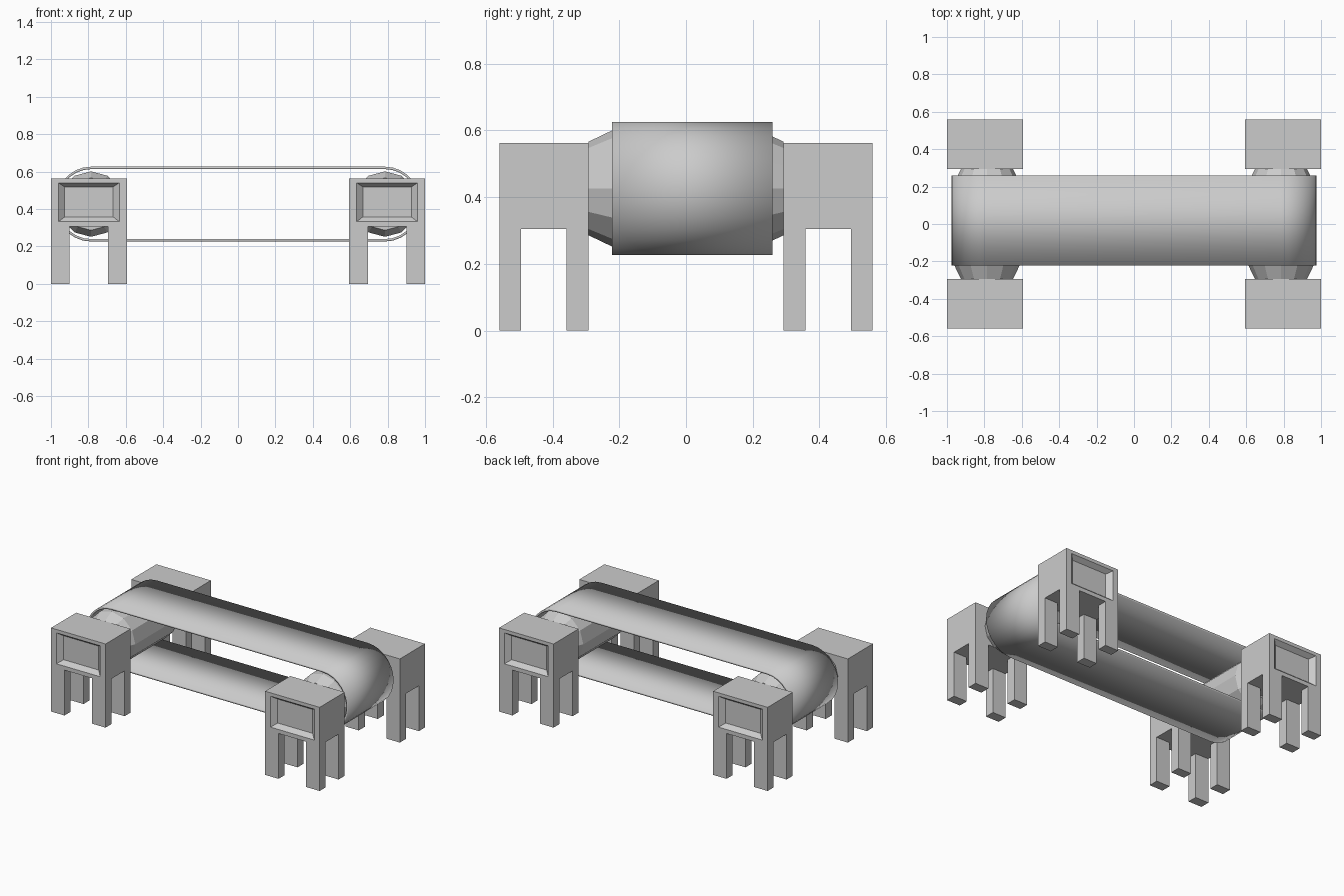
import bpy, bmesh, math

if "Cube" in bpy.data.objects:
    bpy.data.objects.remove(bpy.data.objects["Cube"])

def make(name, bm, smooth=False):
    bmesh.ops.recalc_face_normals(bm, faces=bm.faces[:])
    me = bpy.data.meshes.new(name)
    bm.to_mesh(me)
    bm.free()
    for p in me.polygons:
        p.use_smooth = smooth
    ob = bpy.data.objects.new(name, me)
    bpy.context.collection.objects.link(ob)
    return ob

def loft(bm, rings, close=False, caps=True):
    vs = [[bm.verts.new(p) for p in r] for r in rings]
    n = len(vs[0])
    pairs = list(zip(vs, vs[1:])) + ([(vs[-1], vs[0])] if close else [])
    for a, b in pairs:
        for i in range(n):
            bm.faces.new((a[i], a[(i + 1) % n], b[(i + 1) % n], b[i]))
    if caps and not close:
        bm.faces.new(vs[0][::-1])
        bm.faces.new(vs[-1])

def rect(x0, x1, z0, z1, y):
    return [(x0, y, z0), (x1, y, z0), (x1, y, z1), (x0, y, z1)]

def box(name, x0, x1, y0, y1, z0, z1):
    bm = bmesh.new()
    loft(bm, [rect(x0, x1, z0, z1, y0), rect(x0, x1, z0, z1, y1)])
    return make(name, bm)

CX, CZ = 0.797, 0.426
YI, YO, HX = 0.293, 0.56, 0.203

for sx, side in ((-1, "left"), (1, "right")):
    cx = sx * CX
    for sy, end in ((-1, "front"), (1, "back")):
        tag = f"{end}_{side}"
        # stand block with a sloped recess on its outer face
        bm = bmesh.new()
        loft(bm, [rect(cx - HX, cx + HX, 0.305, 0.563, sy * YI),
                  rect(cx - HX, cx + HX, 0.305, 0.563, sy * YO),
                  rect(cx - 0.163, cx + 0.163, 0.332, 0.54, sy * YO),
                  rect(cx - 0.13, cx + 0.13, 0.357, 0.518, sy * (YO - 0.03))])
        make(f"stand_block_{tag}", bm)
        # four legs per stand
        for i, lx in enumerate((cx - HX, cx + HX - 0.1)):
            for j, ly in enumerate((YI, YO - 0.065)):
                ya, yb = sorted((sy * ly, sy * (ly + 0.065)))
                box(f"leg_{tag}_{i}{j}", lx, lx + 0.1, ya, yb, 0, 0.305)
    # faceted roller with tapered ends
    bm = bmesh.new()
    rings = []
    for y, r in ((-YI, 0.14), (-0.22, 0.175), (0.22, 0.175), (YI, 0.14)):
        rings.append([(sx * 0.786 + r * math.cos(k * math.pi / 6), y,
                       CZ + r * math.sin(k * math.pi / 6)) for k in range(12)])
    loft(bm, rings)
    make(f"roller_{side}", bm)

# belt loop around both rollers
def belt_ring(rx, rz, y):
    pts = []
    for s, start in ((1, -90), (-1, 90)):
        for k in range(15):
            a = math.radians(start + 180 * k / 14)
            pts.append((s * 0.786 + rx * math.cos(a), y, CZ + rz * math.sin(a)))
    return pts

bm = bmesh.new()
loft(bm, [belt_ring(0.191, 0.2, -0.222), belt_ring(0.191, 0.2, 0.26),
          belt_ring(0.179, 0.187, 0.26), belt_ring(0.179, 0.187, -0.222)], close=True)
make("belt", bm, smooth=True)
